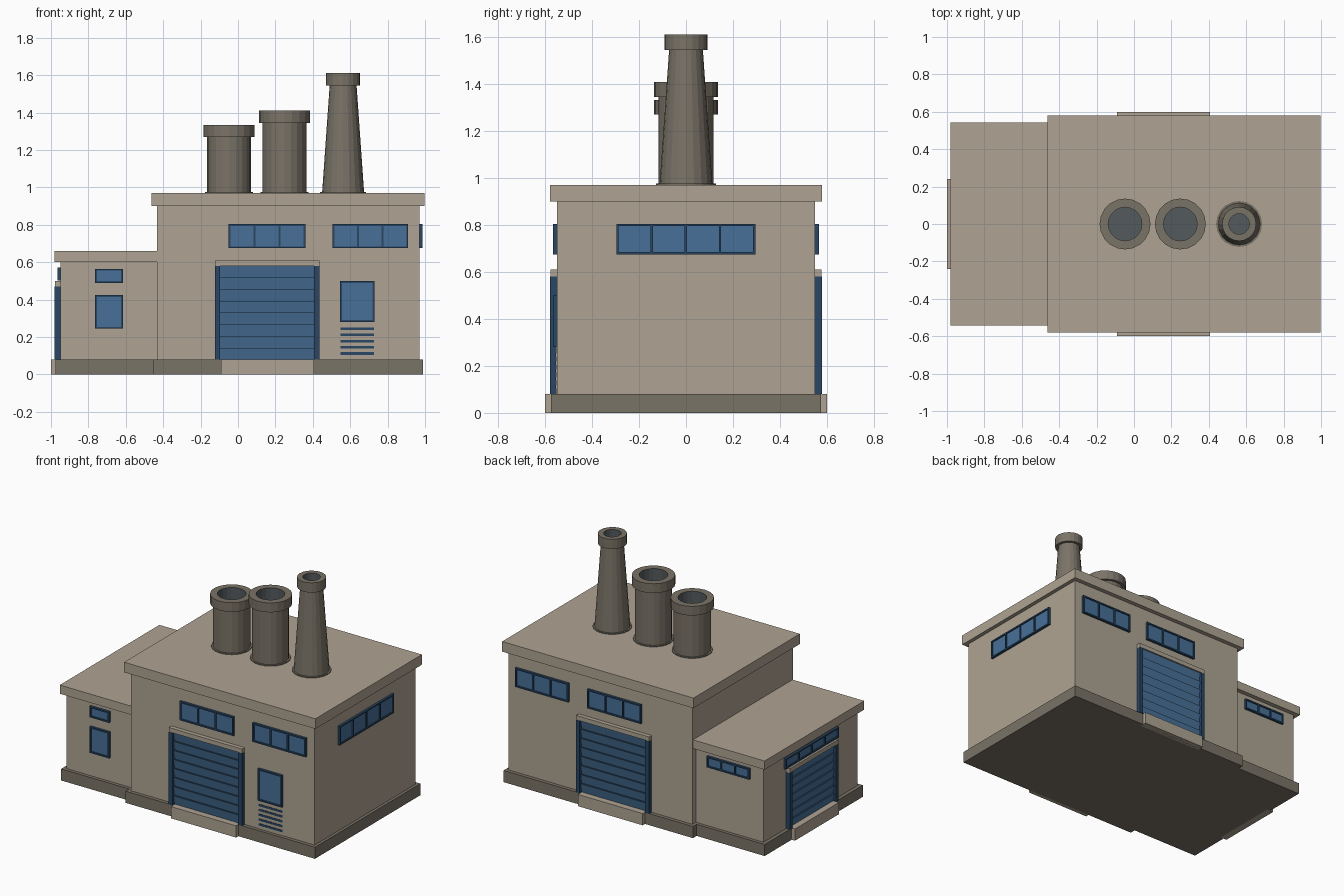
import bpy, bmesh, math

if "Cube" in bpy.data.objects:
    bpy.data.objects.remove(bpy.data.objects["Cube"])


def srgb(r, g, b):
    def lin(c):
        c /= 255
        return c / 12.92 if c <= 0.04045 else ((c + 0.055) / 1.055) ** 2.4
    return (lin(r), lin(g), lin(b), 1)


MATS = []
for label, rgb in [("beige wall", (175, 164, 147)), ("dark stone", (122, 115, 103)),
                   ("blue glass", (72, 112, 152)), ("navy frame", (40, 70, 100)),
                   ("soot", (84, 90, 93))]:
    m = bpy.data.materials.new(label)
    m.diffuse_color = srgb(*rgb)
    m.use_nodes = True
    m.node_tree.nodes["Principled BSDF"].inputs["Base Color"].default_value = m.diffuse_color
    MATS.append(m)
BEIGE, STONE, GLASS, NAVY, SOOT = range(5)


def finish(name, bm):
    bmesh.ops.recalc_face_normals(bm, faces=bm.faces)
    mesh = bpy.data.meshes.new(name)
    bm.to_mesh(mesh)
    bm.free()
    for m in MATS:
        mesh.materials.append(m)
    ob = bpy.data.objects.new(name, mesh)
    bpy.context.collection.objects.link(ob)
    return ob


def add_box(bm, x0, x1, y0, y1, z0, z1, mat):
    v = [bm.verts.new((x, y, z)) for x in (x0, x1) for y in (y0, y1) for z in (z0, z1)]
    for q in ((0, 1, 3, 2), (4, 6, 7, 5), (0, 4, 5, 1), (2, 3, 7, 6), (0, 2, 6, 4), (1, 5, 7, 3)):
        bm.faces.new([v[i] for i in q]).material_index = mat


def box(name, x0, x1, y0, y1, z0, z1, mat):
    bm = bmesh.new()
    add_box(bm, x0, x1, y0, y1, z0, z1, mat)
    return finish(name, bm)


# Maps (along wall, outward distance, height) to world space for each wall
WALLS = {"front": lambda u, d, z: (u, -d, z), "back": lambda u, d, z: (u, d, z),
         "left": lambda u, d, z: (-d, u, z), "right": lambda u, d, z: (d, u, z)}


def wall_box(bm, wall, u0, u1, d0, d1, z0, z1, mat):
    a, b = WALLS[wall](u0, d0, z0), WALLS[wall](u1, d1, z1)
    add_box(bm, a[0], b[0], a[1], b[1], a[2], b[2], mat)


def window(name, wall, d, u0, u1, z0, z1, panes):
    bm = bmesh.new()
    t, out = 0.01, d + 0.016
    wall_box(bm, wall, u0 + t, u1 - t, d - 0.01, d + 0.008, z0 + t, z1 - t, GLASS)
    wall_box(bm, wall, u0, u1, d - 0.01, out, z0, z0 + t, NAVY)
    wall_box(bm, wall, u0, u1, d - 0.01, out, z1 - t, z1, NAVY)
    for i in range(panes + 1):
        c = u0 + t / 2 + (u1 - u0 - t) * i / panes
        wall_box(bm, wall, c - t / 2, c + t / 2, d - 0.01, out, z0 + t, z1 - t, NAVY)
    finish(name, bm)


def shutter(name, wall, d, u0, u1, z1, slats):
    bm = bmesh.new()
    z0, t = 0.08, 0.028
    # posts and lintel
    wall_box(bm, wall, u0, u0 + t, d - 0.01, d + 0.03, z0, z1, NAVY)
    wall_box(bm, wall, u1 - t, u1, d - 0.01, d + 0.03, z0, z1, NAVY)
    wall_box(bm, wall, u0, u1, d - 0.01, d + 0.028, z1, z1 + 0.03, BEIGE)
    # overlapping slats, each with a dark ledge on top
    h = (z1 - z0) / slats
    for i in range(slats):
        a, b = z0 + i * h, z0 + (i + 1) * h
        prof = ((d - 0.01, a), (d + 0.006, a), (d + 0.018, b), (d - 0.01, b))
        ends = [[bm.verts.new(WALLS[wall](u, p, z)) for p, z in prof]
                for u in (u0 + t, u1 - t)]
        bm.faces.new(ends[0]).material_index = GLASS
        bm.faces.new(ends[1]).material_index = GLASS
        for k in range(4):
            n = (k + 1) % 4
            f = bm.faces.new((ends[0][k], ends[0][n], ends[1][n], ends[1][k]))
            f.material_index = NAVY if k == 2 else GLASS
    finish(name, bm)


def chimney(name, x, r_low, r_top, r_rim, r_hole, z_rim, z_top, r_foot, sides=20):
    bm = bmesh.new()
    z = 0.96
    prof = [(r_foot, z), (r_foot, 0.976), (r_low, 0.976), (r_top, z_rim), (r_rim, z_rim),
            (r_rim, z_top), (r_hole, z_top), (r_hole, z_top - 0.2)]
    rings = [[bm.verts.new((x + r * math.cos(2 * math.pi * i / sides),
                            r * math.sin(2 * math.pi * i / sides), h)) for i in range(sides)]
             for r, h in prof]
    for k in range(len(rings) - 1):
        for i in range(sides):
            j = (i + 1) % sides
            f = bm.faces.new((rings[k][i], rings[k][j], rings[k + 1][j], rings[k + 1][i]))
            f.material_index = SOOT if k == 6 else STONE
    bm.faces.new(rings[-1]).material_index = SOOT
    bm.faces.new(rings[0]).material_index = STONE
    finish(name, bm)


# Main hall
box("main_plinth", -0.455, 0.99, -0.575, 0.575, 0, 0.08, STONE)
box("main_walls", -0.433, 0.97, -0.55, 0.55, 0.08, 0.9, BEIGE)
box("main_roof", -0.463, 0.997, -0.58, 0.58, 0.9, 0.97, BEIGE)

# Side annex
box("annex_plinth", -0.975, -0.455, -0.535, 0.535, 0, 0.08, STONE)
box("annex_walls", -0.95, -0.433, -0.512, 0.512, 0.08, 0.6, BEIGE)
box("annex_roof", -0.98, -0.433, -0.543, 0.543, 0.6, 0.66, BEIGE)

# Door steps
box("front_step", -0.09, 0.405, -0.6, -0.55, 0, 0.081, BEIGE)
box("back_step", -0.09, 0.405, 0.55, 0.6, 0, 0.081, BEIGE)
box("annex_step", -1.0, -0.95, -0.24, 0.24, 0, 0.081, BEIGE)

# Matching windows and shutters on front and back of the hall
for side in ("front", "back"):
    shutter(side + "_shutter", side, 0.55, -0.123, 0.435, 0.58, 8)
    window(side + "_window_a", side, 0.55, -0.05, 0.36, 0.675, 0.805, 3)
    window(side + "_window_b", side, 0.55, 0.505, 0.91, 0.675, 0.805, 3)
window("side_window", "right", 0.97, -0.297, 0.295, 0.675, 0.805, 4)

# Annex openings
shutter("annex_shutter", "left", 0.95, -0.265, 0.265, 0.47, 7)
window("annex_door_window", "left", 0.95, -0.29, 0.29, 0.502, 0.573, 4)
window("annex_small_window", "front", 0.512, -0.765, -0.615, 0.49, 0.565, 1)
window("annex_tall_window", "front", 0.512, -0.765, -0.615, 0.245, 0.425, 1)
window("annex_back_window", "back", 0.512, -0.85, -0.525, 0.49, 0.565, 3)

# Small entrance door: glazed top, vented lower panel
window("entrance_glazing", "front", 0.55, 0.545, 0.73, 0.28, 0.5, 1)
bm = bmesh.new()
wall_box(bm, "front", 0.545, 0.73, 0.54, 0.553, 0.08, 0.28, BEIGE)
for i in range(5):
    zc = 0.112 + i * 0.0333
    wall_box(bm, "front", 0.547, 0.728, 0.545, 0.556, zc - 0.007, zc + 0.007, NAVY)
finish("entrance_vent", bm)

# Chimneys
chimney("chimney_short", -0.048, 0.117, 0.117, 0.136, 0.09, 1.27, 1.333, 0.128)
chimney("chimney_middle", 0.248, 0.117, 0.117, 0.136, 0.09, 1.345, 1.41, 0.128)
chimney("chimney_tall", 0.562, 0.112, 0.072, 0.091, 0.055, 1.545, 1.612, 0.123)
